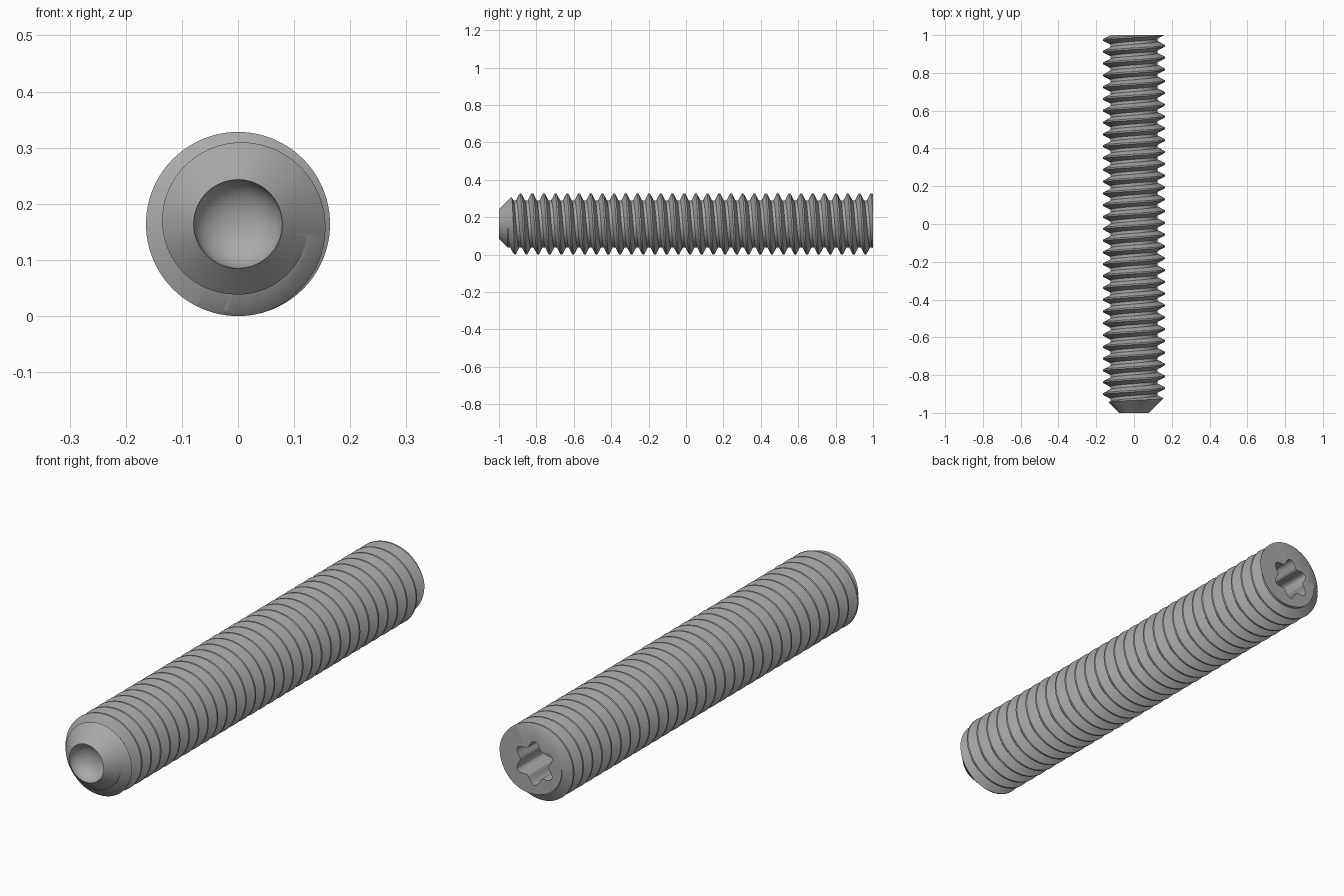
import bpy, bmesh
from math import sin, cos, pi

R, ROOT, PITCH = 0.164, 0.1257, 0.0625
SEGS = 96
CREST_Y = 0.928          # a thread crest on the top line

if "Cube" in bpy.data.objects:
    bpy.data.objects.remove(bpy.data.objects["Cube"], do_unlink=True)

steel = bpy.data.materials.new("grey steel")
steel.use_nodes = True
steel.diffuse_color = (0.4, 0.4, 0.4, 1)
steel.node_tree.nodes["Principled BSDF"].inputs["Base Color"].default_value = (0.4, 0.4, 0.4, 1)


def point(r, a, y):
    return (r * sin(a), y, R + r * cos(a))


def finish(bm, name):
    bmesh.ops.recalc_face_normals(bm, faces=bm.faces)
    mesh = bpy.data.meshes.new(name)
    bm.to_mesh(mesh)
    bm.free()
    mesh.materials.append(steel)
    obj = bpy.data.objects.new(name, mesh)
    bpy.context.collection.objects.link(obj)
    return obj


def cap(bm, edges, y):
    """Close an open end with a fan around a point on the axis."""
    centre = bm.verts.new((0, y, R))
    for e in edges:
        bm.faces.new((e.verts[0], e.verts[1], centre))


def helical_rod():
    """Right-hand thread, longer than the finished screw at both ends."""
    tooth = [(-PITCH / 16, R), (PITCH / 16, R), (PITCH * 3 / 8, ROOT), (PITCH * 5 / 8, ROOT)]
    bm = bmesh.new()
    rows = []
    for turn in range(-33, 4):
        for dy, r in tooth:
            rows.append([bm.verts.new(point(r, 2 * pi * i / SEGS,
                         CREST_Y + dy + PITCH * (turn + i / SEGS))) for i in range(SEGS)])
    step = len(tooth)
    for k in range(len(rows) - 1):
        for i in range(SEGS):
            if i < SEGS - 1:
                a, b = rows[k][i + 1], rows[k + 1][i + 1]
            elif k + step + 1 < len(rows):
                a, b = rows[k + step][0], rows[k + step + 1][0]
            else:
                continue
            bm.faces.new((rows[k][i], a, b, rows[k + 1][i]))
    rim = [e for e in bm.edges if e.is_boundary]
    for sign in (-1, 1):
        edges = [e for e in rim if e.verts[0].co.y * sign > 0]
        cap(bm, edges, sum(e.verts[0].co.y for e in edges) / len(edges))
    return finish(bm, "threaded_screw")


def lathe(profile, name):
    """Revolve (radius, y) points; the first and last lie on the axis."""
    bm = bmesh.new()
    rings = [[bm.verts.new(point(r, 2 * pi * i / SEGS, y)) for i in range(SEGS)]
             for r, y in profile[1:-1]]
    for p, q in zip(rings, rings[1:]):
        for i in range(SEGS):
            j = (i + 1) % SEGS
            bm.faces.new((p[i], p[j], q[j], q[i]))
    for ring, y in ((rings[0], profile[0][1]), (rings[-1], profile[-1][1])):
        cap(bm, [bm.edges.get((ring[i - 1], ring[i])) for i in range(SEGS)], y)
    return finish(bm, name)


def star_prism(y0, y1):
    """Six-lobed driver recess."""
    bm = bmesh.new()
    ends = []
    for y in (y0, y1):
        ends.append([bm.verts.new(point(0.078 + 0.013 * cos(6 * a), a, y))
                     for a in (2 * pi * i / SEGS for i in range(SEGS))])
        bm.faces.new(ends[-1])
    for i in range(SEGS):
        bm.faces.new((ends[0][i - 1], ends[0][i], ends[1][i], ends[1][i - 1]))
    return finish(bm, "socket_cutter")


def cut(target, cutter, operation):
    mod = target.modifiers.new("cut", "BOOLEAN")
    mod.object, mod.operation, mod.solver = cutter, operation, "EXACT"
    bpy.ops.object.modifier_apply(modifier=mod.name)
    bpy.data.objects.remove(cutter, do_unlink=True)


screw = helical_rod()
bpy.context.view_layer.objects.active = screw
screw.select_set(True)

# Envelope: rounded cup in the tip, 45 degree point, flat driven end
CUP, DEPTH = 0.079, 0.06
cup = [(CUP * sin(t * pi / 20), -1 + DEPTH * cos(t * pi / 20)) for t in range(11)]
envelope = lathe(cup + [(0.2, -0.879), (0.2, 1), (0, 1)], "envelope")
cut(screw, envelope, "INTERSECT")
cut(screw, star_prism(0.82, 1.1), "DIFFERENCE")

bpy.ops.object.shade_smooth_by_angle(angle=pi / 6)
